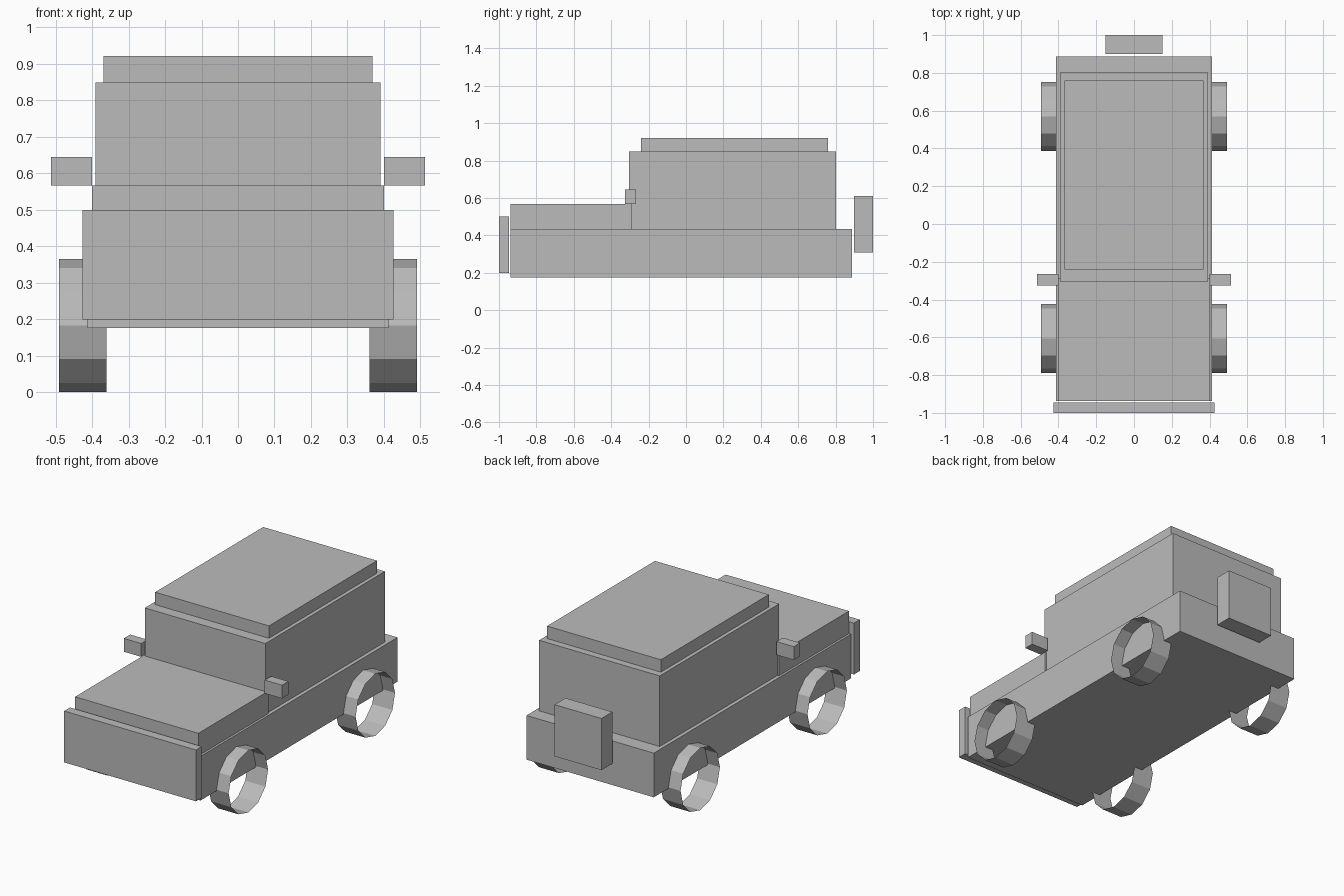
import bpy
import bmesh
import math
from mathutils import Matrix

if "Cube" in bpy.data.objects:
    bpy.data.objects.remove(bpy.data.objects["Cube"])

grey = bpy.data.materials.new("plain grey")
grey.diffuse_color = (0.5, 0.5, 0.5, 1)
grey.use_nodes = True
grey.node_tree.nodes["Principled BSDF"].inputs["Base Color"].default_value = grey.diffuse_color


def add_object(name, bm):
    mesh = bpy.data.meshes.new(name)
    bm.to_mesh(mesh)
    bm.free()
    mesh.materials.append(grey)
    obj = bpy.data.objects.new(name, mesh)
    bpy.context.collection.objects.link(obj)
    return obj


def box(name, x, y, z):
    """Box from (min, max) pairs."""
    spans = (x, y, z)
    centre = [(a + b) / 2 for a, b in spans]
    size = [b - a for a, b in spans]
    bm = bmesh.new()
    bmesh.ops.create_cube(
        bm, size=1, matrix=Matrix.Translation(centre) @ Matrix.Diagonal((*size, 1)))
    return add_object(name, bm)


def wheel(name, x, y, radius=0.1825, width=0.131):
    """Open twelve-sided ring with its axle along x."""
    bm = bmesh.new()
    place = Matrix.Translation((x, y, radius)) @ Matrix.Rotation(math.pi / 2, 4, 'Y')
    bmesh.ops.create_cone(bm, cap_ends=False, segments=12, radius1=radius,
                          radius2=radius, depth=width, matrix=place)
    return add_object(name, bm)


# Body, stacked from the bottom up
box("lower_body", (-0.413, 0.413), (-0.938, 0.888), (0.176, 0.435))
box("hood", (-0.4, 0.4), (-0.938, -0.289), (0.435, 0.567))
box("cabin", (-0.391, 0.391), (-0.305, 0.802), (0.435, 0.849))
box("roof", (-0.369, 0.369), (-0.24, 0.76), (0.849, 0.922))

# Front panel and rear spare carrier, each just clear of the body
box("grille", (-0.427, 0.427), (-1.0, -0.946), (0.199, 0.5))
box("spare_box", (-0.152, 0.152), (0.899, 1.0), (0.308, 0.611))

# Mirrors and wheels on both sides
for side, s in (("left", -1), ("right", 1)):
    box(f"mirror_{side}", sorted((s * 0.401, s * 0.513)), (-0.325, -0.266), (0.567, 0.645))
    for end, y in (("front", -0.606), ("rear", 0.57)):
        wheel(f"wheel_{end}_{side}", s * 0.426, y)
